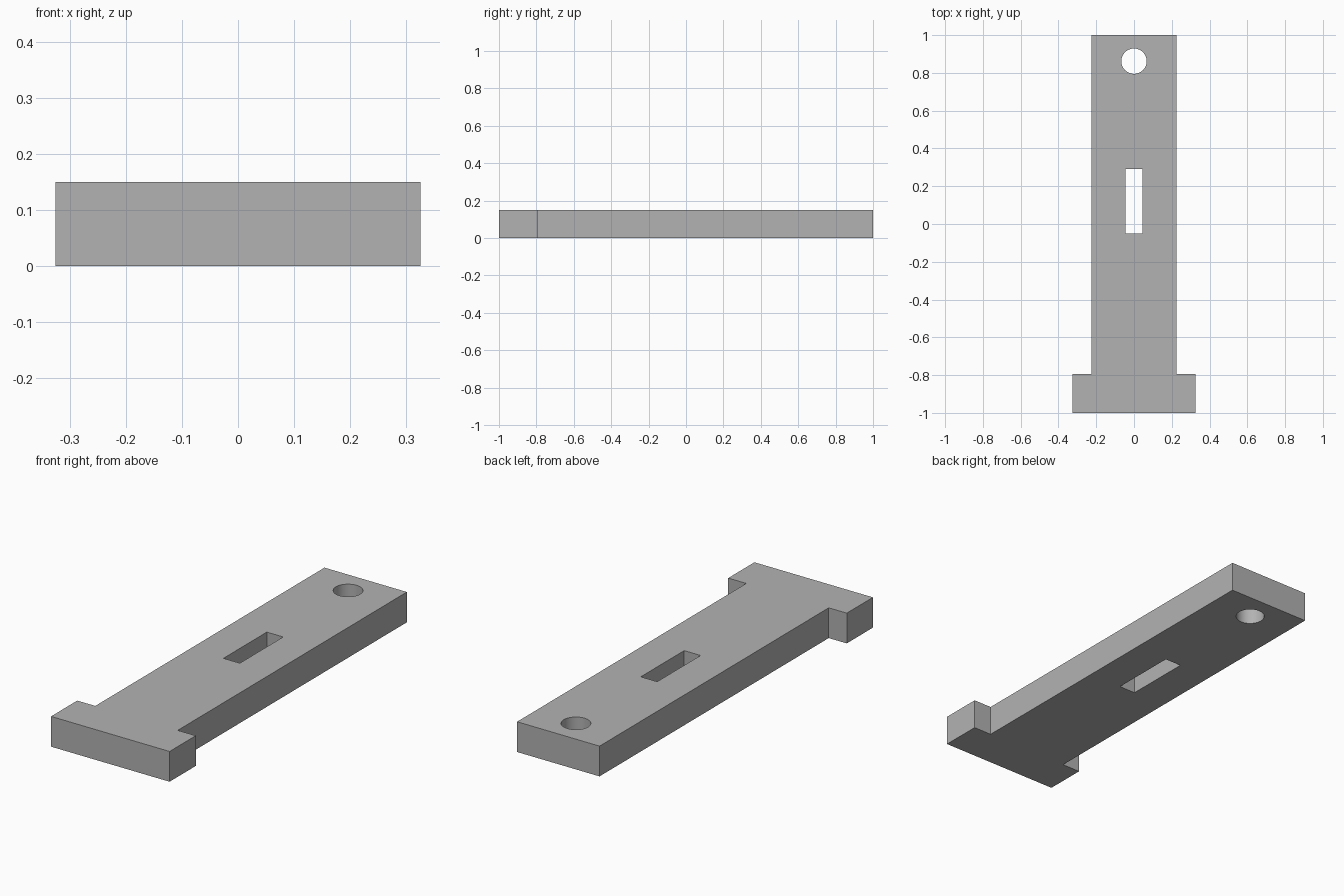
import bpy
import bmesh
import math

cube = bpy.data.objects.get("Cube")
if cube:
    bpy.data.objects.remove(cube, do_unlink=True)

THICK = 0.15
HEAD_W, SHAFT_W = 0.325, 0.226   # half widths
SHOULDER_Y = -0.795

grey = bpy.data.materials.new("plain grey")
grey.use_nodes = True
colour = (0.448, 0.448, 0.448, 1)
grey.diffuse_color = colour
grey.node_tree.nodes["Principled BSDF"].inputs["Base Color"].default_value = colour


def prism(name, outline, z0, z1):
    """Extrude a counter-clockwise outline from z0 up to z1."""
    bm = bmesh.new()
    base = bm.faces.new([bm.verts.new((x, y, z0)) for x, y in outline])
    top = bmesh.ops.extrude_face_region(bm, geom=[base], use_keep_orig=True)
    verts = [v for v in top["geom"] if isinstance(v, bmesh.types.BMVert)]
    bmesh.ops.translate(bm, verts=verts, vec=(0, 0, z1 - z0))
    bmesh.ops.recalc_face_normals(bm, faces=bm.faces)
    mesh = bpy.data.meshes.new(name)
    bm.to_mesh(mesh)
    bm.free()
    mesh.materials.append(grey)
    obj = bpy.data.objects.new(name, mesh)
    bpy.context.collection.objects.link(obj)
    return obj


# T-shaped plate: one half of the outline, mirrored
half = [(HEAD_W, -1), (HEAD_W, SHOULDER_Y), (SHAFT_W, SHOULDER_Y), (SHAFT_W, 1)]
plate = prism("t_plate", half + [(-x, y) for x, y in reversed(half)], 0, THICK)

# Through slot and round hole
slot = [(-0.045, -0.05), (0.045, -0.05), (0.045, 0.29), (-0.045, 0.29)]
SIDES = 48
hole = [(0.067 * math.cos(math.tau * i / SIDES), 0.862 + 0.067 * math.sin(math.tau * i / SIDES))
        for i in range(SIDES)]

bpy.context.view_layer.objects.active = plate
for name, outline in (("slot_cutter", slot), ("hole_cutter", hole)):
    cutter = prism(name, outline, -0.1, THICK + 0.1)
    cutter.hide_render = True
    mod = plate.modifiers.new(name, "BOOLEAN")
    mod.operation = "DIFFERENCE"
    mod.solver = "EXACT"
    mod.object = cutter
    bpy.ops.object.modifier_apply(modifier=mod.name)
    bpy.data.objects.remove(cutter, do_unlink=True)

# Smooth hole wall, sharp edges elsewhere
plate.select_set(True)
bpy.ops.object.shade_smooth_by_angle(angle=math.radians(30))
